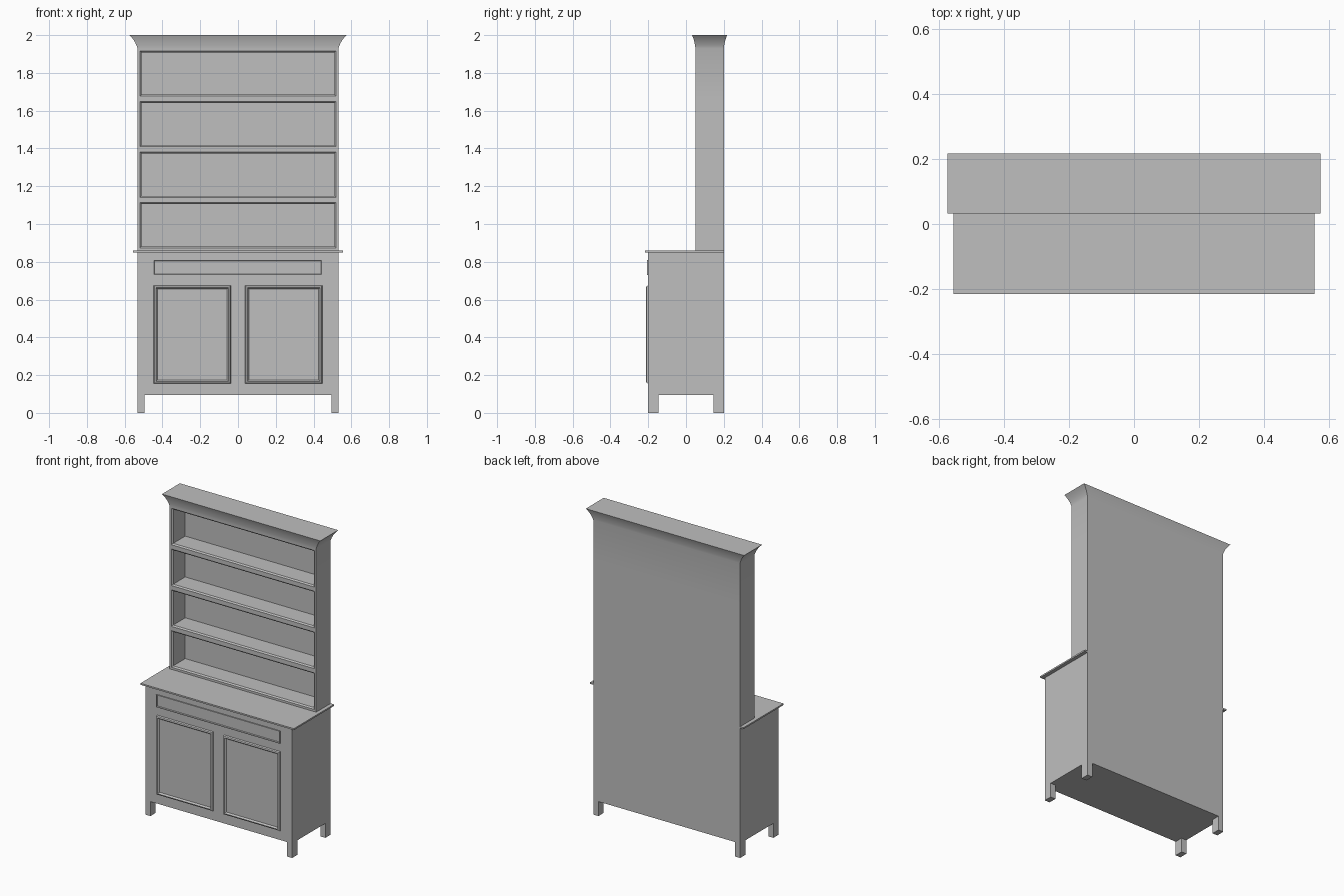
import bpy, bmesh, math
from mathutils import Vector

cube = bpy.data.objects.get("Cube")
if cube:
    bpy.data.objects.remove(cube, do_unlink=True)

GREY = (0.52, 0.52, 0.52, 1)
mat = bpy.data.materials.new("plain grey")
mat.use_nodes = True
mat.diffuse_color = GREY
mat.node_tree.nodes["Principled BSDF"].inputs["Base Color"].default_value = GREY


def box(lo, hi):
    """New bmesh holding a box between two corners."""
    bm = bmesh.new()
    bmesh.ops.create_cube(bm, size=1)
    lo, hi = Vector(lo), Vector(hi)
    for v in bm.verts:
        v.co = (lo + hi) / 2 + v.co * (hi - lo)
    bm.normal_update()
    return bm


def front_faces(bm):
    return [f for f in bm.faces if f.normal.y < -0.9]


def step_faces(bm, faces, profile):
    """Shape faces by successive (inset, depth) steps."""
    for inset, depth in profile:
        bmesh.ops.inset_individual(bm, faces=faces, thickness=inset,
                                   depth=depth, use_even_offset=True)


def finish(bm, name, smooth=False):
    bmesh.ops.recalc_face_normals(bm, faces=bm.faces)
    mesh = bpy.data.meshes.new(name)
    bm.to_mesh(mesh)
    bm.free()
    mesh.materials.append(mat)
    obj = bpy.data.objects.new(name, mesh)
    bpy.context.collection.objects.link(obj)
    if smooth:
        bpy.ops.object.select_all(action="DESELECT")
        obj.select_set(True)
        bpy.context.view_layer.objects.active = obj
        bpy.ops.object.shade_smooth_by_angle(angle=math.radians(30))
    return obj


W = 0.532                      # half width of the carcass
BODY_Z, TOP_Z, HUTCH_Z, CROWN_Z = 0.095, 0.85, 0.86, 1.93

# Lower cupboard and worktop
finish(box((-W, -0.2, BODY_Z), (W, 0.2, TOP_Z)), "cupboard_body")
finish(box((-0.556, -0.216, TOP_Z), (0.556, 0.2, HUTCH_Z)), "worktop")

# Legs
for side, sx in (("left", 1), ("right", -1)):
    for end, sy in (("front", -1), ("back", 1)):
        xs = sorted((sx * W, sx * (W - 0.037)))
        ys = sorted((sy * 0.2, sy * 0.145))
        finish(box((xs[0], ys[0], 0), (xs[1], ys[1], BODY_Z)),
               f"{end}_{side}_leg")

# Doors with raised mouldings around a sunken panel
for side, x0, x1 in (("left", 0.038, 0.447), ("right", -0.447, -0.038)):
    bm = box((x0, -0.201, 0.155), (x1, -0.19, 0.675))
    step_faces(bm, front_faces(bm),
               [(0.004, 0.008), (0.008, 0.003), (0.008, -0.01)])
    finish(bm, f"{side}_door")

# Drawer with a narrow raised rim
bm = box((-0.449, -0.207, 0.729), (0.447, -0.19, 0.81))
step_faces(bm, front_faces(bm), [(0.004, 0), (0.003, -0.006)])
finish(bm, "drawer_front")

# Shelf unit: split the front into bays and hollow each one
bm = box((-W, 0.05, HUTCH_Z), (W, 0.2, CROWN_Z))
bay = (CROWN_Z - HUTCH_Z) / 4
for i in range(1, 4):
    bmesh.ops.bisect_plane(bm, geom=bm.verts[:] + bm.edges[:] + bm.faces[:],
                           plane_co=(0, 0, HUTCH_Z + bay * i),
                           plane_no=(0, 0, 1))
bm.normal_update()
top = max(bm.faces, key=lambda f: f.calc_center_median().z)
step_faces(bm, front_faces(bm), [(0.014, 0), (0.008, -0.008)])
bays = [f for f in front_faces(bm) if f.calc_center_median().y > 0.055]
for f in bays:
    back = bmesh.ops.extrude_discrete_faces(bm, faces=[f])["faces"][0]
    for v in back.verts:
        v.co.y = 0.182

# Flared crown grown from the top of the shelf unit
for z, flare in ((1.945, 0.005), (1.96, 0.012), (1.975, 0.021),
                 (1.988, 0.031), (2.0, 0.042)):
    top = bmesh.ops.extrude_discrete_faces(bm, faces=[top])["faces"][0]
    for v in top.verts:
        v.co.x = math.copysign(W + flare, v.co.x)
        v.co.y = 0.125 + math.copysign(0.075 + flare * 0.42, v.co.y - 0.125)
        v.co.z = z
finish(bm, "shelf_unit_with_crown", smooth=True)
